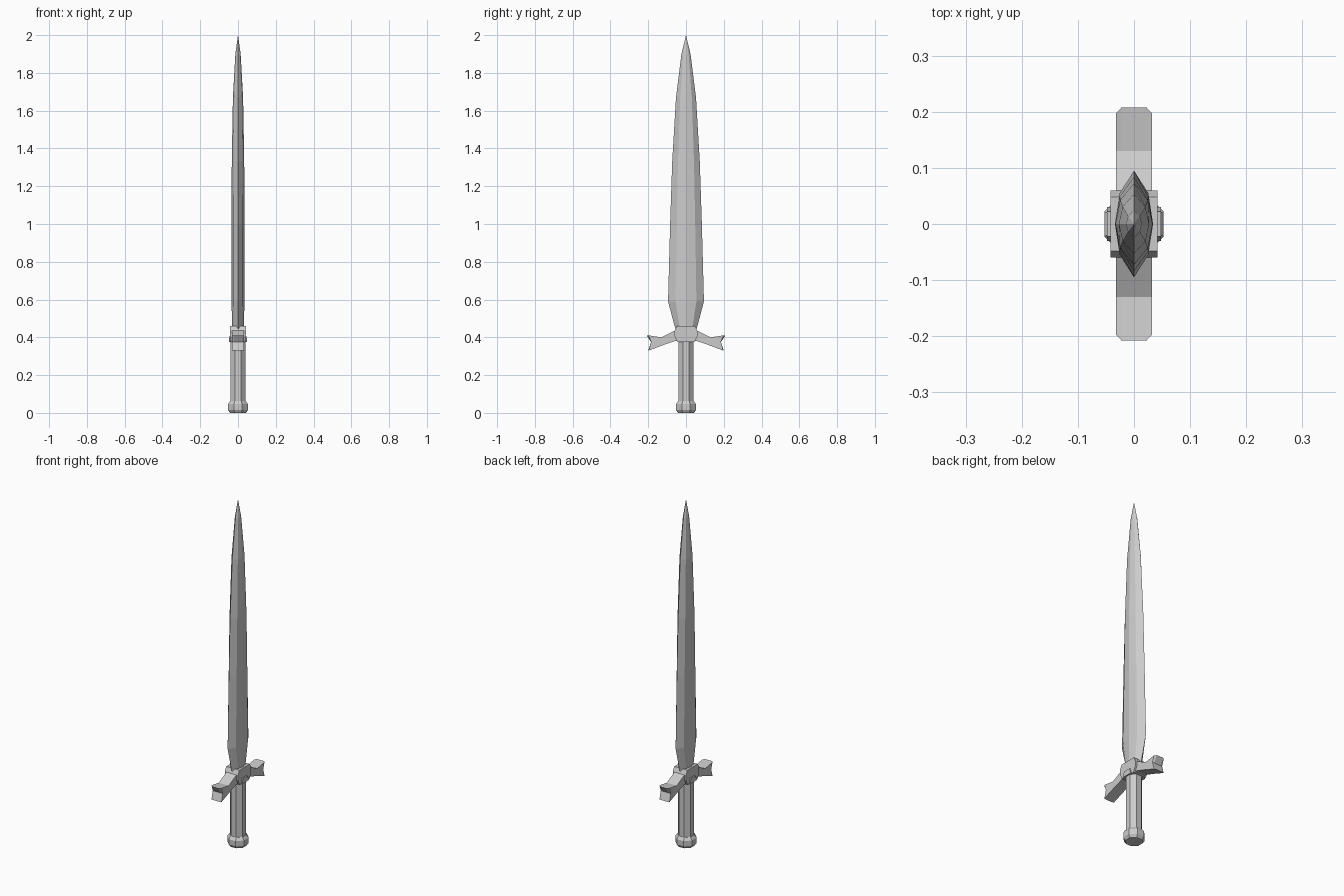
import bpy, bmesh, math

cube = bpy.data.objects.get("Cube")
if cube:
    bpy.data.objects.remove(cube, do_unlink=True)

# One plain metal colour for the whole weapon
steel = bpy.data.materials.new("grey_steel")
steel.use_nodes = True
colour = (0.6, 0.6, 0.6, 1)
steel.diffuse_color = colour
steel.node_tree.nodes["Principled BSDF"].inputs["Base Color"].default_value = colour


def loft(name, rings):
    """Skin a stack of equal-sized rings and cap both ends."""
    bm = bmesh.new()
    loops = [[bm.verts.new(p) for p in ring] for ring in rings]
    n = len(loops[0])
    for a, b in zip(loops, loops[1:]):
        for i in range(n):
            j = (i + 1) % n
            bm.faces.new((a[i], a[j], b[j], b[i]))
    bm.faces.new(loops[0][::-1])
    bm.faces.new(loops[-1])
    bmesh.ops.remove_doubles(bm, verts=bm.verts, dist=0.0002)
    bmesh.ops.recalc_face_normals(bm, faces=bm.faces)
    mesh = bpy.data.meshes.new(name)
    bm.to_mesh(mesh)
    bm.free()
    mesh.materials.append(steel)
    obj = bpy.data.objects.new(name, mesh)
    bpy.context.collection.objects.link(obj)
    return obj


def octagon(r, z):
    k = r / math.cos(math.pi / 8)
    angles = [math.pi / 8 + i * math.pi / 4 for i in range(8)]
    return [(k * math.cos(a), k * math.sin(a), z) for a in angles]


def blade_section(z, w, t):
    pts = [(0, w), (0.75 * t, 0.58 * w), (t, 0), (0.75 * t, -0.58 * w)]
    pts += [(-x, -y) for x, y in pts]
    return [(x, y, z) for x, y in pts]


def slab(name, profile, half, chamfer, side=1, limit=1):
    """Extrude a side profile along x, trimming its far end on the outer layers."""
    rings = []
    for x in (-half, chamfer - half, half - chamfer, half):
        reach = limit if abs(x) == half else 1
        rings.append([(x, side * min(y, reach), z) for y, z in profile])
    return loft(name, rings)


# Blade: broad above the shoulder, tapering to a point
loft("blade", [blade_section(*s) for s in (
    (0.42, 0.05, 0.031), (0.59, 0.095, 0.034), (1.0, 0.084, 0.034),
    (1.33, 0.073, 0.033), (1.67, 0.053, 0.027), (1.9, 0.024, 0.014),
    (2.0, 0.0002, 0.0002))])

# Grip and pommel
loft("grip", [octagon(0.04, 0.05), octagon(0.04, 0.4)])
loft("pommel", [octagon(r, z) for r, z in (
    (0.043, 0), (0.053, 0.016), (0.053, 0.046), (0.042, 0.062))])

# Guard centre with a raised boss on each flat side
block = [(-0.045, 0.375), (0.045, 0.375), (0.06, 0.405), (0.06, 0.435),
         (0.048, 0.46), (-0.048, 0.46), (-0.06, 0.435), (-0.06, 0.405)]
slab("guard_block", block, 0.042, 0.01)
boss = [(-0.03, 0.375), (0.03, 0.375), (0.022, 0.405), (-0.022, 0.405)]
slab("guard_boss", boss, 0.048, 0.01)

# Forked guard arms
arm = [(0.03, 0.38), (0.06, 0.38), (0.11, 0.363), (0.2, 0.33),
       (0.185, 0.375), (0.208, 0.41), (0.13, 0.4), (0.06, 0.435), (0.03, 0.435)]
for name, side in (("guard_arm_front", -1), ("guard_arm_back", 1)):
    slab(name, arm, 0.032, 0.01, side, 0.197)
